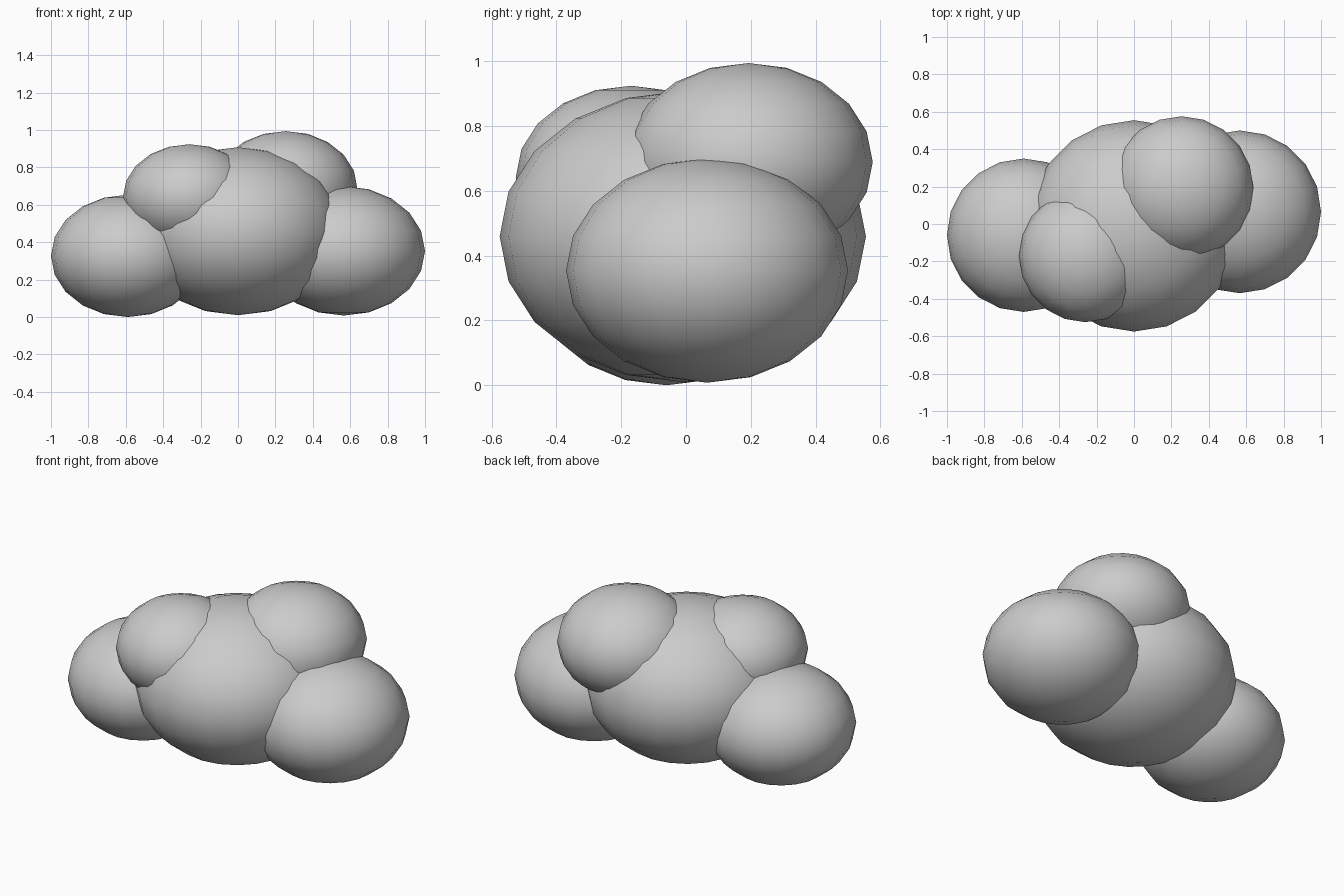
import bpy

if "Cube" in bpy.data.objects:
    bpy.data.objects.remove(bpy.data.objects["Cube"])

# Cloud of overlapping flattened spheres: name, centre, horizontal radius, vertical radius
PUFFS = [
    ("main_puff", (0.0, -0.01, 0.459), 0.565, 0.449),
    ("left_puff", (-0.59, -0.06, 0.327), 0.41, 0.327),
    ("right_puff", (0.565, 0.065, 0.354), 0.435, 0.346),
    ("front_top_puff", (-0.26, -0.17, 0.642), 0.355, 0.282),
    ("back_top_puff", (0.255, 0.193, 0.689), 0.383, 0.305),
]


def add_puff(name, centre, radius, height):
    bpy.ops.mesh.primitive_uv_sphere_add(segments=20, ring_count=10, radius=1, location=centre)
    puff = bpy.context.object
    puff.name = name
    puff.scale = (radius, radius, height)
    bpy.ops.object.transform_apply(location=False, rotation=False, scale=True)
    bpy.ops.object.shade_smooth()


for puff in PUFFS:
    add_puff(*puff)
